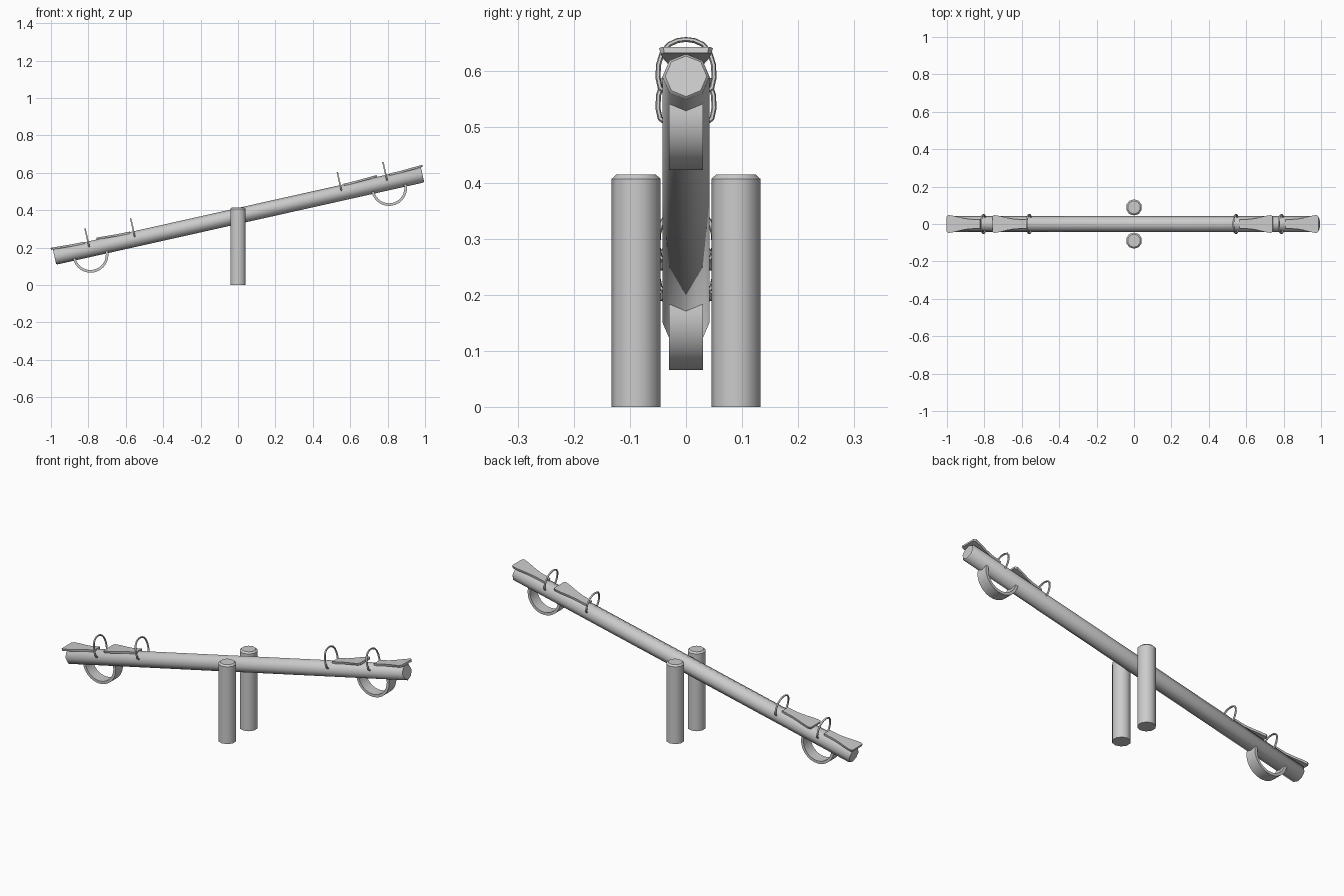
import bpy, bmesh, math
from mathutils import Matrix, Vector

if "Cube" in bpy.data.objects:
    bpy.data.objects.remove(bpy.data.objects["Cube"])

# local frame of the tilted beam: x along the beam, z away from its top
TILT = (Matrix.Translation((0.003, 0, 0.37))
        @ Matrix.Rotation(-math.atan(0.2235), 4, 'Y'))


def finish(name, bm, mat=Matrix(), smooth=40):
    bmesh.ops.recalc_face_normals(bm, faces=bm.faces)
    me = bpy.data.meshes.new(name)
    bm.to_mesh(me)
    bm.free()
    me.transform(mat)
    ob = bpy.data.objects.new(name, me)
    bpy.context.collection.objects.link(ob)
    bpy.ops.object.select_all(action='DESELECT')
    ob.select_set(True)
    bpy.context.view_layer.objects.active = ob
    bpy.ops.object.shade_smooth_by_angle(angle=math.radians(smooth))
    return ob


def loft(bm, rings):
    # skin a list of closed cross-sections and cap both ends
    vs = [[bm.verts.new(p) for p in r] for r in rings]
    n = len(vs[0])
    for a, b in zip(vs, vs[1:]):
        for i in range(n):
            j = (i + 1) % n
            bm.faces.new((a[i], a[j], b[j], b[i]))
    bm.faces.new(vs[0])
    bm.faces.new(vs[-1])


def log(name, sections, sides, mat, smooth):
    # round timber: sections are (height, radius) along z
    bm = bmesh.new()
    loft(bm, [[(r * math.sin(2 * math.pi * i / sides),
                r * math.cos(2 * math.pi * i / sides), h)
               for i in range(sides)] for h, r in sections])
    return finish(name, bm, mat, smooth)


# posts
for side, y in (("front", -0.089), ("back", 0.089)):
    log(side + "_post", [(0, 0.0435), (0.407, 0.0435), (0.415, 0.035)], 10,
        Matrix.Translation((0, y, 0)), 40)

# beam with chamfered ends
log("beam", [(-1.008, 0.037), (-1.003, 0.042), (1.003, 0.042), (1.008, 0.037)], 8,
    TILT @ Matrix.Rotation(math.pi / 2, 4, 'Y'), 46)


def seat(name, start, mat):
    # narrow at the handle, flaring to a wide rear
    plan = [(0.0, 0.024, 0.045), (0.06, 0.026, 0.046), (0.10, 0.033, 0.048),
            (0.14, 0.043, 0.050), (0.172, 0.048, 0.0515), (0.182, 0.041, 0.0515)]
    bm = bmesh.new()
    loft(bm, [[(start + u, -w, z), (start + u, w, z),
               (start + u, w * 0.94, z - 0.011), (start + u, -w * 0.94, z - 0.011)]
              for u, w, z in plan])
    finish(name, bm, mat, 30)


def handle(name, u, mat):
    # bent tube hoop gripping both sides of the beam
    half = [(0.036, 0.014), (0.046, 0.021), (0.050, 0.040), (0.049, 0.064),
            (0.042, 0.087), (0.030, 0.101), (0.015, 0.108)]
    path = half + [(0, 0.110)] + [(-y, z) for y, z in reversed(half)]
    pts = [Vector((u, y, z)) for y, z in path]
    bm = bmesh.new()
    rings = []
    for i, p in enumerate(pts):
        t = (pts[min(i + 1, len(pts) - 1)] - pts[max(i - 1, 0)]).normalized()
        n = t.cross(Vector((1, 0, 0)))
        rings.append([p + 0.0045 * (math.cos(a) * n + math.sin(a) * Vector((1, 0, 0)))
                      for a in (k * math.pi / 3 for k in range(6))])
    loft(bm, rings)
    finish(name, bm, mat, 60)


def tyre(name, u, mat):
    # half-buried rubber bumper strip under the beam
    bm = bmesh.new()
    rings = []
    for i in range(17):
        a = math.pi * (1 + i / 16)
        rings.append([(u + r * math.cos(a), y, -0.030 + r * math.sin(a))
                      for r, y in ((0.082, -0.03), (0.082, 0.03),
                                   (0.096, 0.03), (0.096, -0.03))])
    loft(bm, rings)
    finish(name, bm, mat, 30)


# fittings, repeated at both ends of the beam
for end, turn in (("right", 0), ("left", math.pi)):
    m = TILT @ Matrix.Rotation(turn, 4, 'Z')
    tyre(end + "_tyre_bumper", 0.818, m)
    for place, shift in (("inner", 0), ("outer", 0.25)):
        seat(f"{end}_{place}_seat", 0.586 + shift, m)
        handle(f"{end}_{place}_handle", 0.566 + shift, m)
